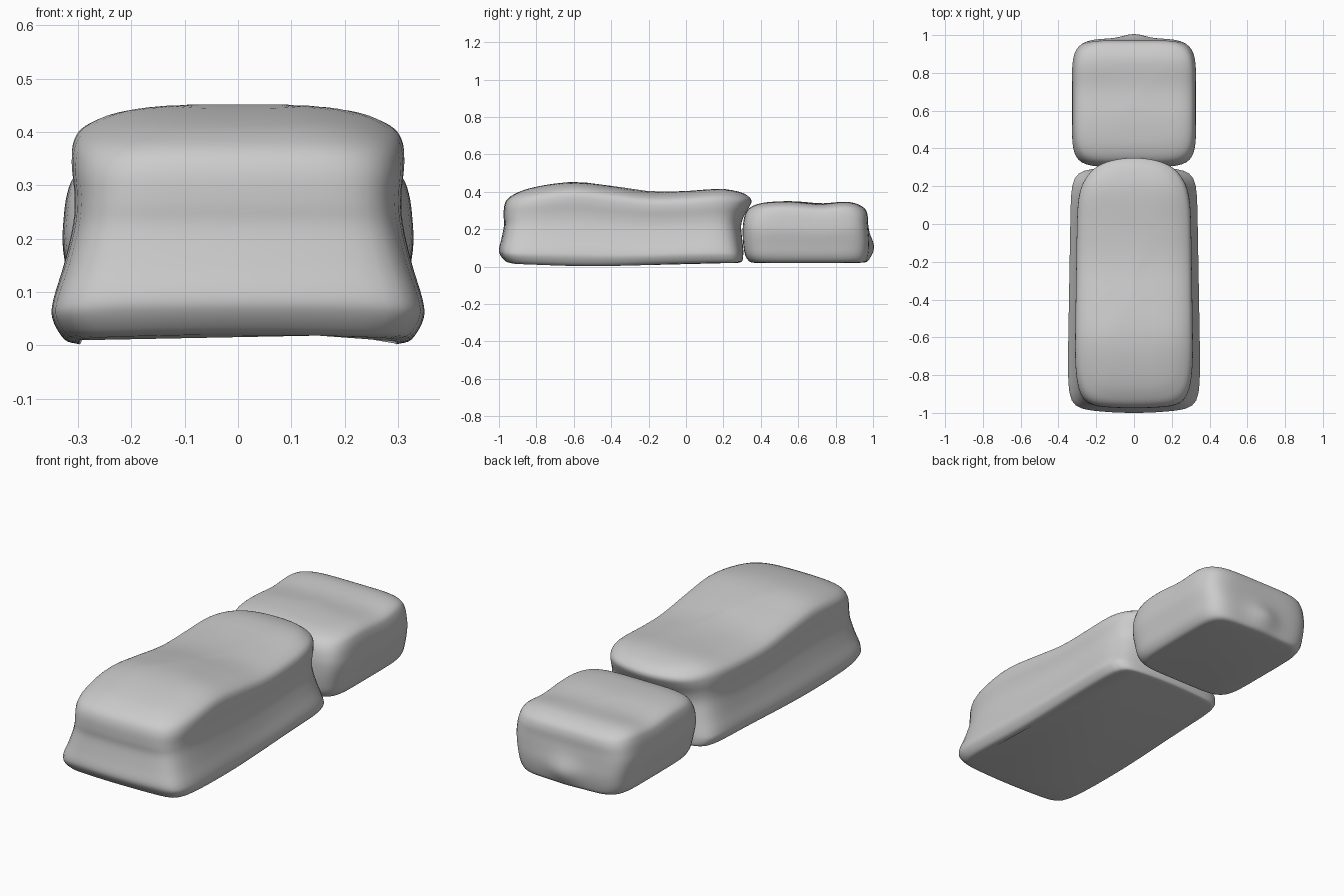
import bpy, bmesh, math

if "Cube" in bpy.data.objects:
    bpy.data.objects.remove(bpy.data.objects["Cube"])


def spline(points, t):
    """Smooth interpolation of rows (t, a, b, ...) at t."""
    i = 0
    while i < len(points) - 2 and t > points[i + 1][0]:
        i += 1

    def slope(k, c):
        a, b = points[max(k - 1, 0)], points[min(k + 1, len(points) - 1)]
        return (b[c] - a[c]) / (b[0] - a[0])

    p, q = points[i], points[i + 1]
    h = q[0] - p[0]
    u = min(max((t - p[0]) / h, 0), 1)
    return [p[c] * (1 + 2 * u) * (1 - u) ** 2 + q[c] * u * u * (3 - 2 * u)
            + h * (slope(i, c) * u * (1 - u) ** 2 + slope(i + 1, c) * u * u * (u - 1))
            for c in range(1, len(p))]


def soft_block(name, rings, crest, shape, side=20, steps=4):
    """Stack rounded-square rings (height share, half width, front y, back y, squareness)."""
    square = [2 * k / side - 1 for k in range(side)]
    outline = ([(a, -1) for a in square] + [(1, a) for a in square]
               + [(-a, 1) for a in square] + [(-1, -a) for a in square])
    rows = [(i, *r) for i, r in enumerate(rings)]
    bm = bmesh.new()
    loops = []
    for j in range((len(rings) - 1) * steps + 1):
        s, hx, y0, y1, power = spline(rows, j / steps)
        loop = []
        for u, v in outline:
            n = (abs(u) ** power + abs(v) ** power) ** (1 / power)
            x = hx * u / n
            y = (y0 + y1) / 2 + (y1 - y0) / 2 * v / n
            x, y, base = shape(x, y, s)
            z = base + (spline(crest, y)[0] - base) * s
            loop.append(bm.verts.new((x, y, z)))
        loops.append(loop)
    n = len(outline)
    for a, b in zip(loops, loops[1:]):
        for k in range(n):
            bm.faces.new((a[k], a[(k + 1) % n], b[(k + 1) % n], b[k]))
    bm.faces.new(loops[0][::-1])
    bm.faces.new(loops[-1])
    bmesh.ops.recalc_face_normals(bm, faces=bm.faces)
    mesh = bpy.data.meshes.new(name)
    bm.to_mesh(mesh)
    bm.free()
    obj = bpy.data.objects.new(name, mesh)
    bpy.context.collection.objects.link(obj)
    bpy.context.view_layer.objects.active = obj
    obj.select_set(True)
    bpy.ops.object.shade_smooth_by_angle(angle=math.radians(40))
    obj.select_set(False)
    return obj


# Long cushion: flared foot, pinched waist, wavy top
def long_shape(x, y, s):
    if y > 0:
        y -= x * x * min(1, y / 0.3) * (0.2 + 0.8 * s)
    else:
        y += 0.25 * x * x * min(1, -y)
    x *= 1 - 0.05 * max(0, y + 0.7)
    bump = math.exp(-((y + 0.5) / 0.4) ** 2)
    return x, y, 0.02 - 0.018 * bump * min(1, abs(x) / 0.28) ** 2


soft_block("long_cushion", [
    (0.00, 0.300, -0.940, 0.280, 12),
    (0.02, 0.328, -0.965, 0.300, 12),
    (0.10, 0.348, -0.992, 0.306, 12),
    (0.18, 0.346, -1.000, 0.306, 11),
    (0.33, 0.326, -0.986, 0.300, 10),
    (0.50, 0.309, -0.973, 0.295, 9),
    (0.62, 0.307, -0.975, 0.308, 8),
    (0.75, 0.313, -0.972, 0.336, 7),
    (0.84, 0.309, -0.955, 0.350, 6),
    (0.90, 0.288, -0.915, 0.335, 5),
    (0.95, 0.235, -0.840, 0.280, 4.5),
    (0.98, 0.150, -0.700, 0.100, 4),
    (1.00, 0.002, -0.330, -0.310, 4),
], [(-1, 0.42), (-0.8, 0.442), (-0.6, 0.458), (-0.42, 0.436), (-0.2, 0.405),
    (0, 0.409), (0.2, 0.427), (0.36, 0.41)], long_shape)


# Square cushion behind it, with a small bulge in the back face
def square_shape(x, y, s):
    if y > 0.85:
        y += 0.025 * math.exp(-(x / 0.08) ** 2 - ((s - 0.25) / 0.2) ** 2)
    return x, y, 0.02


soft_block("square_cushion", [
    (0.00, 0.245, 0.365, 0.925, 6),
    (0.02, 0.280, 0.340, 0.962, 6),
    (0.12, 0.303, 0.317, 0.975, 6),
    (0.30, 0.316, 0.306, 0.981, 6),
    (0.50, 0.328, 0.303, 0.977, 6),
    (0.65, 0.327, 0.306, 0.973, 6),
    (0.80, 0.320, 0.318, 0.970, 5.5),
    (0.90, 0.304, 0.345, 0.952, 5),
    (0.96, 0.260, 0.400, 0.900, 4.5),
    (0.985, 0.180, 0.480, 0.810, 4),
    (1.00, 0.002, 0.640, 0.650, 4),
], [(0.3, 0.35), (0.55, 0.352), (0.72, 0.34), (0.87, 0.354), (1.0, 0.34)], square_shape)
